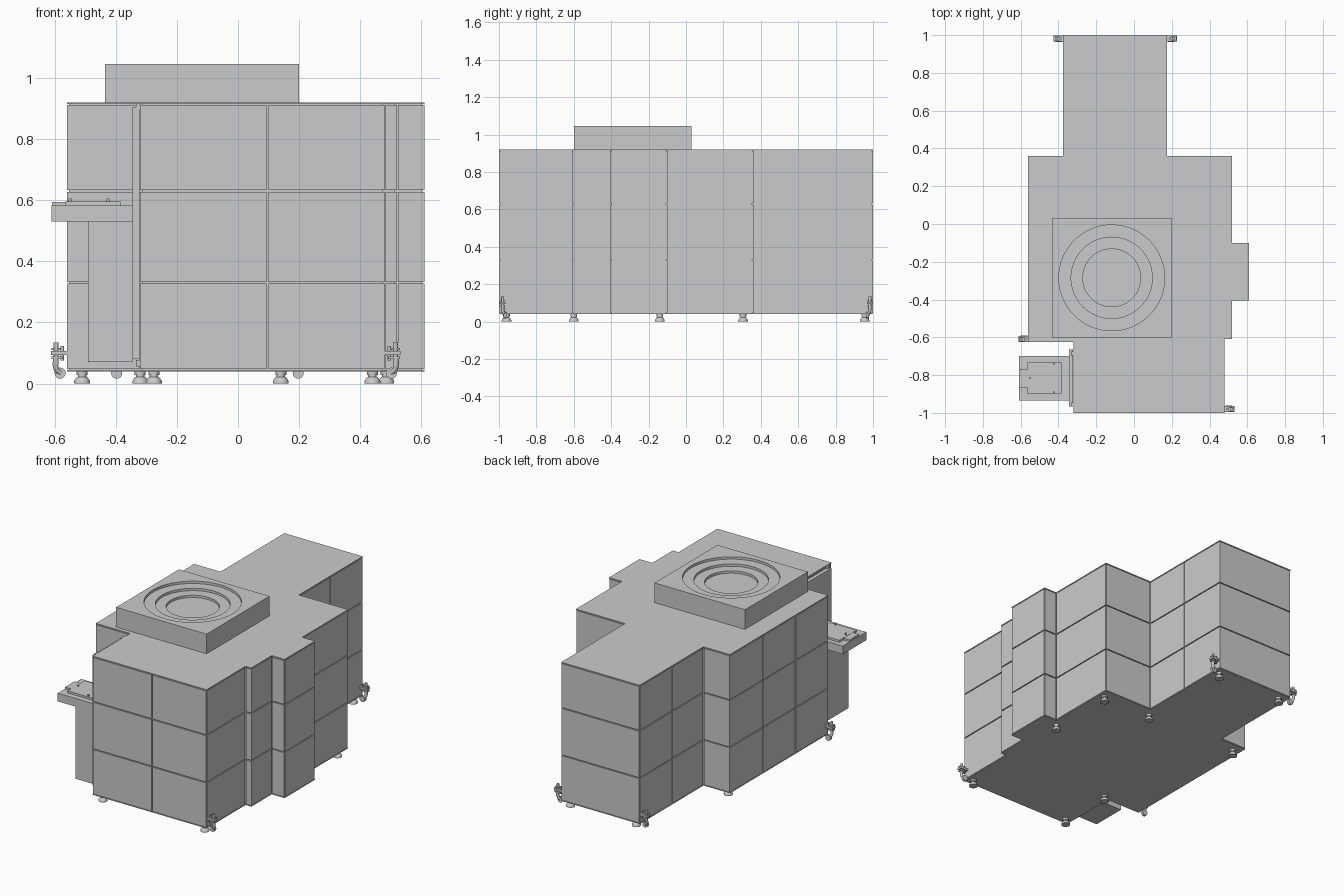
import bpy, bmesh, math
from mathutils import Vector

if "Cube" in bpy.data.objects:
    bpy.data.objects.remove(bpy.data.objects["Cube"])


def finish(bm, name, smooth=False):
    bmesh.ops.recalc_face_normals(bm, faces=bm.faces)
    me = bpy.data.meshes.new(name)
    bm.to_mesh(me)
    bm.free()
    ob = bpy.data.objects.new(name, me)
    bpy.context.collection.objects.link(ob)
    if smooth:
        bpy.ops.object.select_all(action='DESELECT')
        ob.select_set(True)
        bpy.context.view_layer.objects.active = ob
        bpy.ops.object.shade_smooth_by_angle(angle=math.radians(35))
    return ob


def add_box(bm, x0, x1, y0, y1, z0, z1):
    vs = bmesh.ops.create_cube(bm, size=1)['verts']
    for v in vs:
        v.co = Vector(((x0, x1)[v.co.x > 0], (y0, y1)[v.co.y > 0], (z0, z1)[v.co.z > 0]))


def box(name, *dims):
    bm = bmesh.new()
    add_box(bm, *dims)
    return finish(bm, name)


def prism(name, pts, z0, z1):
    bm = bmesh.new()
    face = bm.faces.new([bm.verts.new((x, y, z0)) for x, y in pts])
    ext = bmesh.ops.extrude_face_region(bm, geom=[face])['geom']
    for v in ext:
        if isinstance(v, bmesh.types.BMVert):
            v.co.z = z1
    return finish(bm, name)


def lathe(bm, profile, cx, cy, n=24):
    rings = []
    for r, z in profile:
        if r == 0:
            rings.append([bm.verts.new((cx, cy, z))] * n)
        else:
            rings.append([bm.verts.new((cx + r * math.cos(2 * math.pi * i / n),
                                        cy + r * math.sin(2 * math.pi * i / n), z)) for i in range(n)])
    for a, b in zip(rings, rings[1:]):
        for i in range(n):
            q = list(dict.fromkeys((a[i], a[(i + 1) % n], b[(i + 1) % n], b[i])))
            bm.faces.new(q)


def rod(bm, x, y, r, z0, z1):
    lathe(bm, [(0, z0), (r, z0), (r, z1), (0, z1)], x, y, 16)


# Cabinet outline, counter-clockwise; third value is where panels split along the edge
OUTLINE = [(-.32, -1, (.52,)), (.48, -1, ()), (.48, -.61, ()), (.52, -.61, ()), (.52, -.405, ()),
           (.61, -.405, ()), (.61, -.10, ()), (.52, -.10, ()), (.52, .36, ()), (.175, .36, (.49,)),
           (.175, 1, ()), (-.375, 1, (.51,)), (-.375, .36, ()), (-.56, .36, (.333, .667)),
           (-.56, -.625, ()), (-.32, -.625, ())]
PTS = [Vector(p[:2]) for p in OUTLINE]
N = len(PTS)
THICK, GAP = .008, .003


def edge_dir(i):
    return (PTS[(i + 1) % N] - PTS[i]).normalized()


def inset(d):
    out = []
    for i, p in enumerate(PTS):
        a, b = edge_dir(i - 1), edge_dir(i)
        out.append(p + d * (Vector((-a.y, a.x)) + Vector((-b.y, b.x))))
    return out


# Cabinet core, base and lid
prism("cabinet_core", inset(THICK - .001), .042, .914)
prism("cabinet_base", PTS, .04, .044)
prism("cabinet_lid", PTS, .914, .92)

# Wall panels with seams between them
bm = bmesh.new()
rows = [(.047, .33 - GAP), (.33 + GAP, .63 - GAP), (.63 + GAP, .911)]
for i in range(N):
    p, q, d = PTS[i], PTS[(i + 1) % N], edge_dir(i)
    back = Vector((-d.y, d.x)) * THICK
    stops = [0, *OUTLINE[i][2], 1]
    for s, t in zip(stops, stops[1:]):
        a = p.lerp(q, s) + d * GAP
        b = p.lerp(q, t) - d * GAP + back
        for z0, z1 in rows:
            add_box(bm, min(a.x, b.x), max(a.x, b.x), min(a.y, b.y), max(a.y, b.y), z0, z1)
finish(bm, "wall_panels")

# Roof unit with stepped round recess
roof = box("roof_unit", -.435, .2, -.6, .03, .92, 1.045)
bm = bmesh.new()
lathe(bm, [(0, 1.0), (.153, 1.0), (.153, 1.015), (.215, 1.015), (.215, 1.03),
           (.28, 1.03), (.28, 1.08), (0, 1.08)], -.118, -.285, 64)
cutter = finish(bm, "recess_cutter")
cutter.hide_render = True
mod = roof.modifiers.new("recess", 'BOOLEAN')
mod.operation, mod.solver, mod.object = 'DIFFERENCE', 'EXACT', cutter
bpy.context.view_layer.objects.active = roof
bpy.ops.object.modifier_apply(modifier=mod.name)
bpy.data.objects.remove(cutter)

# Levelling feet
bm = bmesh.new()
for x, y in [(-.275, -.96), (.44, -.96), (-.275, -.60), (.485, -.14), (-.51, .305),
             (.14, .305), (.485, .305), (-.32, .955), (.14, .955)]:
    lathe(bm, [(0, 0), (.026, 0), (.026, .008), (.018, .02), (.014, .022), (.014, .028),
               (.018, .028), (.018, .042), (0, .042)], x, y)
finish(bm, "levelling_feet", True)


# Corner casters: clamp on the wall, bent neck and small wheel
def caster(name, w, y, s, inward):
    bm = bmesh.new()
    for d0, d1, hy, z0, z1 in [(0, .052, .016, .093, .106), (.012, .05, .012, .08, .088),
                               (.02, .05, .012, .11, .116)]:
        a, b = sorted((w + d0 * s, w + d1 * s))
        add_box(bm, a, b, y - hy, y + hy, z0, z1)
    rod(bm, w + .035 * s, y, .008, .06, .134)
    rod(bm, w + .015 * s, y, .006, .075, .122)
    finish(bm, name + "_clamp", True)
    cu = bpy.data.curves.new(name + "_neck", 'CURVE')
    cu.dimensions, cu.bevel_depth, cu.bevel_resolution, cu.use_fill_caps = '3D', .009, 3, True
    sp = cu.splines.new('POLY')
    path = [(.037, 0, .085), (.038, 0, .062), (.035, .004, .048), (.029, .008, .04), (.02, .011, .035)]
    sp.points.add(len(path) - 1)
    for pt, (d, e, z) in zip(sp.points, path):
        pt.co = (w + d * s, y + e * inward, z, 1)
    bpy.context.collection.objects.link(bpy.data.objects.new(name + "_neck", cu))
    bpy.ops.mesh.primitive_cylinder_add(vertices=24, radius=.018, depth=.016, rotation=(math.pi / 2, 0, 0),
                                        location=(w + .022 * s, y + .012 * inward, .034))
    bpy.context.object.name = name + "_wheel"
    bpy.ops.object.shade_smooth_by_angle(angle=math.radians(35))


caster("front_left_caster", -.56, -.61, -1, 1)
caster("front_right_caster", .48, -.98, 1, 1)
caster("back_left_caster", -.375, .983, -1, -1)
caster("back_right_caster", .175, .983, 1, -1)

# Side console: mounting plate, pedestal and table
box("console_back_plate", -.345, -.322, -.965, -.665, .08, .905)
bm = bmesh.new()
for z in (.055, .895):
    for y in (-.955, -.685):
        add_box(bm, -.334, -.32, y - .01, y + .01, z, z + .022)
finish(bm, "plate_hinges")
box("console_pedestal", -.49, -.344, -.93, -.705, .07, .54)
box("console_table", -.61, -.344, -.935, -.70, .53, .582)

# Control plate with bolts
box("control_plate", -.565, -.385, -.90, -.73, .581, .595)
box("control_plate_tab", -.608, -.564, -.865, -.77, .581, .594)
bm = bmesh.new()
for x, y in [(-.55, -.815), (-.425, -.74), (-.425, -.89)]:
    rod(bm, x, y, .005, .59, .606)
finish(bm, "plate_bolts", True)
